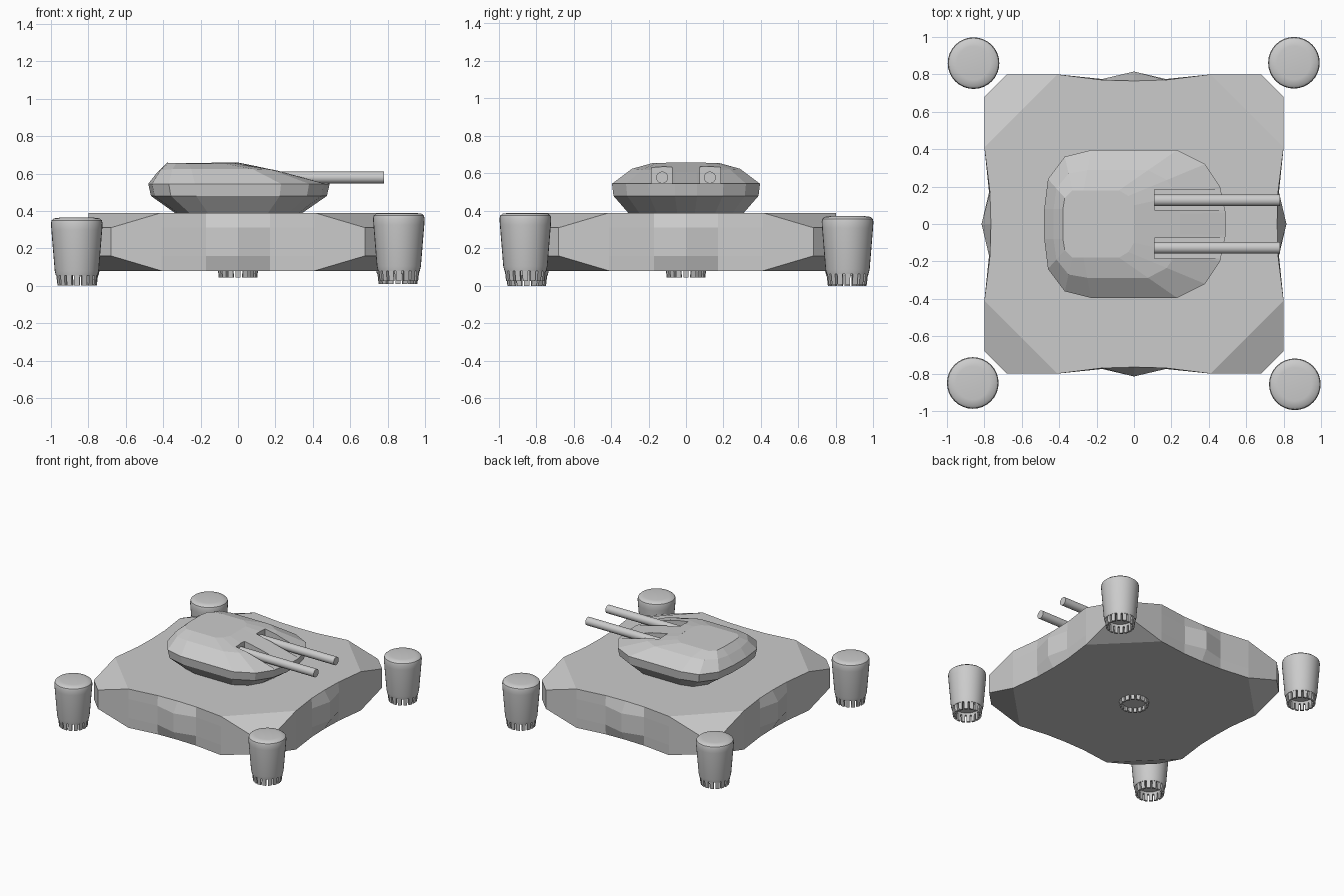
import bpy, bmesh
from math import sin, cos, pi, radians
from mathutils import Matrix, Vector

cube = bpy.data.objects.get("Cube")
if cube:
    bpy.data.objects.remove(cube, do_unlink=True)

grey = bpy.data.materials.new("plain_grey")
grey.use_nodes = True
grey.diffuse_color = (0.6, 0.6, 0.6, 1)
grey.node_tree.nodes["Principled BSDF"].inputs["Base Color"].default_value = (0.6, 0.6, 0.6, 1)


def finish(name, bm, smooth=False, location=(0, 0, 0)):
    bmesh.ops.recalc_face_normals(bm, faces=bm.faces)
    mesh = bpy.data.meshes.new(name)
    bm.to_mesh(mesh)
    bm.free()
    mesh.materials.append(grey)
    obj = bpy.data.objects.new(name, mesh)
    obj.location = location
    bpy.context.collection.objects.link(obj)
    if smooth:
        bpy.ops.object.select_all(action='DESELECT')
        obj.select_set(True)
        bpy.context.view_layer.objects.active = obj
        bpy.ops.object.shade_smooth_by_angle(angle=radians(35))
    return obj


def bridge(bm, a, b):
    n = len(a)
    for i in range(n):
        j = (i + 1) % n
        bm.faces.new((a[i], a[j], b[j], b[i]))


# Platform: one side is outlined, then turned four times
EDGE = [(-0.41, -0.8), (-0.17, -0.77), (0, -0.765), (0.17, -0.77), (0.41, -0.8)]
BELT = [(-0.68, -0.8), (-0.41, -0.8), (-0.17, -0.775), (0, -0.815),
        (0.17, -0.775), (0.41, -0.8), (0.68, -0.8)]


def ring_sides(bm, outline, z):
    sides = []
    for k in range(4):
        turn = Matrix.Rotation(k * pi / 2, 3, 'Z')
        sides.append([bm.verts.new(turn @ Vector((x, y, z))) for x, y in outline])
    return sides


bm = bmesh.new()
upper, lower = ring_sides(bm, BELT, 0.31), ring_sides(bm, BELT, 0.16)
bridge(bm, sum(upper, []), sum(lower, []))
for belt, z in ((upper, 0.39), (lower, 0.08)):
    cap = ring_sides(bm, EDGE, z)
    for k in range(4):
        t, u = cap[k], belt[k]
        t_next, u_next = cap[(k + 1) % 4], belt[(k + 1) % 4]
        for i in range(4):
            bm.faces.new((t[i], t[i + 1], u[i + 2], u[i + 1]))
        bm.faces.new((t[0], u[1], u[0]))
        bm.faces.new((t[4], u[6], u[5]))
        bm.faces.new((t[4], u[6], u_next[0], t_next[0]))
    bm.faces.new(sum(cap, []))
finish("platform", bm)

# Turret: mirrored half outlines stacked as rings
RIM = [(-0.48, 0.08), (-0.46, 0.24), (-0.37, 0.36), (-0.23, 0.395), (0, 0.395),
       (0.23, 0.395), (0.38, 0.32), (0.46, 0.2), (0.49, 0.06)]
ROOF = [(-0.38, 0.08), (-0.37, 0.14), (-0.33, 0.18), (-0.27, 0.18), (-0.15, 0.18),
        (-0.08, 0.18), (-0.03, 0.15), (0, 0.1), (0, 0.05)]


def turret_ring(bm, half, height):
    full = half + [(x, -y) for x, y in reversed(half)]
    return [bm.verts.new((x, y, height(y))) for x, y in full]


shoulder = [((a + c) / 2, (b + d) / 2) for (a, b), (c, d) in zip(RIM, ROOF)]
bm = bmesh.new()
rings = [
    turret_ring(bm, [(x * 0.69, y * 0.77) for x, y in RIM], lambda y: 0.385),
    turret_ring(bm, [(x * 0.97, y * 0.98) for x, y in RIM], lambda y: 0.48),
    turret_ring(bm, RIM, lambda y: 0.545),
    turret_ring(bm, shoulder, lambda y: 0.602 + 0.08 * abs(y)),
    turret_ring(bm, ROOF, lambda y: 0.66 - 0.03 * abs(y)),
]
for a, b in zip(rings, rings[1:]):
    bridge(bm, a, b)
bm.faces.new(rings[0])
bm.faces.new(rings[-1])
turret = finish("turret", bm)

# Gun slots cut into the turret, with a barrel lying in each
for side, label in ((1, "left"), (-1, "right")):
    bm = bmesh.new()
    bmesh.ops.create_cube(bm, size=1, matrix=Matrix.Translation((0.36, side * 0.13, 0.645))
                          @ Matrix.Diagonal((0.5, 0.11, 0.2, 1)))
    cutter = finish(label + "_slot_cutter", bm)
    cutter.hide_render = True
    cut = turret.modifiers.new(label + "_slot", 'BOOLEAN')
    cut.object = cutter
    cut.operation = 'DIFFERENCE'
    cut.solver = 'EXACT'
    bpy.context.view_layer.objects.active = turret
    bpy.ops.object.modifier_apply(modifier=cut.name)
    bpy.data.objects.remove(cutter, do_unlink=True)

    bm = bmesh.new()
    bmesh.ops.create_cone(bm, cap_ends=True, segments=16, radius1=0.032, radius2=0.032, depth=0.67,
                          matrix=Matrix.Translation((0.445, side * 0.127, 0.578))
                          @ Matrix.Rotation(pi / 2, 4, 'Y'))
    finish(label + "_barrel", bm, smooth=True)

# Thruster pods: a lathed shell with a toothed open nozzle
TEETH = 16
SHELL = [(0, 0.075), (0.085, 0.07), (0.09, 0.055), (0.112, 0.055), (0.118, 0.08), (0.136, 0.3),
         (0.138, 0.335), (0.134, 0.35), (0.122, 0.36), (0.09, 0.364), (0, 0.365)]
TOOTH = [(0.09, 0.06), (0.111, 0.06), (0.104, 0), (0.088, 0)]


def nozzle_teeth(bm):
    for k in range(TEETH):
        mid, half = 2 * pi * k / TEETH, 0.68 * pi / TEETH
        cols = [[bm.verts.new((r * cos(a), r * sin(a), z)) for r, z in TOOTH]
                for a in (mid - half, mid + half)]
        bridge(bm, cols[0], cols[1])
        for col in cols:
            bm.faces.new(col)


def make_pod(name, profile, location):
    bm = bmesh.new()
    verts = [bm.verts.new((r, 0, z)) for r, z in profile]
    edges = [bm.edges.new(pair) for pair in zip(verts, verts[1:])]
    bmesh.ops.spin(bm, geom=verts + edges, cent=(0, 0, 0), axis=(0, 0, 1),
                   angle=2 * pi, steps=32, use_merge=True)
    bmesh.ops.remove_doubles(bm, verts=bm.verts, dist=0.0005)
    nozzle_teeth(bm)
    finish(name, bm, smooth=True, location=location)


make_pod("front_right_pod", SHELL, (-0.862, -0.85, 0))
make_pod("front_left_pod", SHELL, (0.86, -0.857, 0.025))
make_pod("back_left_pod", SHELL, (0.855, 0.862, 0.008))
make_pod("back_right_pod", SHELL, (-0.858, 0.86, 0))
make_pod("belly_nozzle", SHELL[:5] + [(0.118, 0.12), (0, 0.12)], (0, 0, 0.045))
